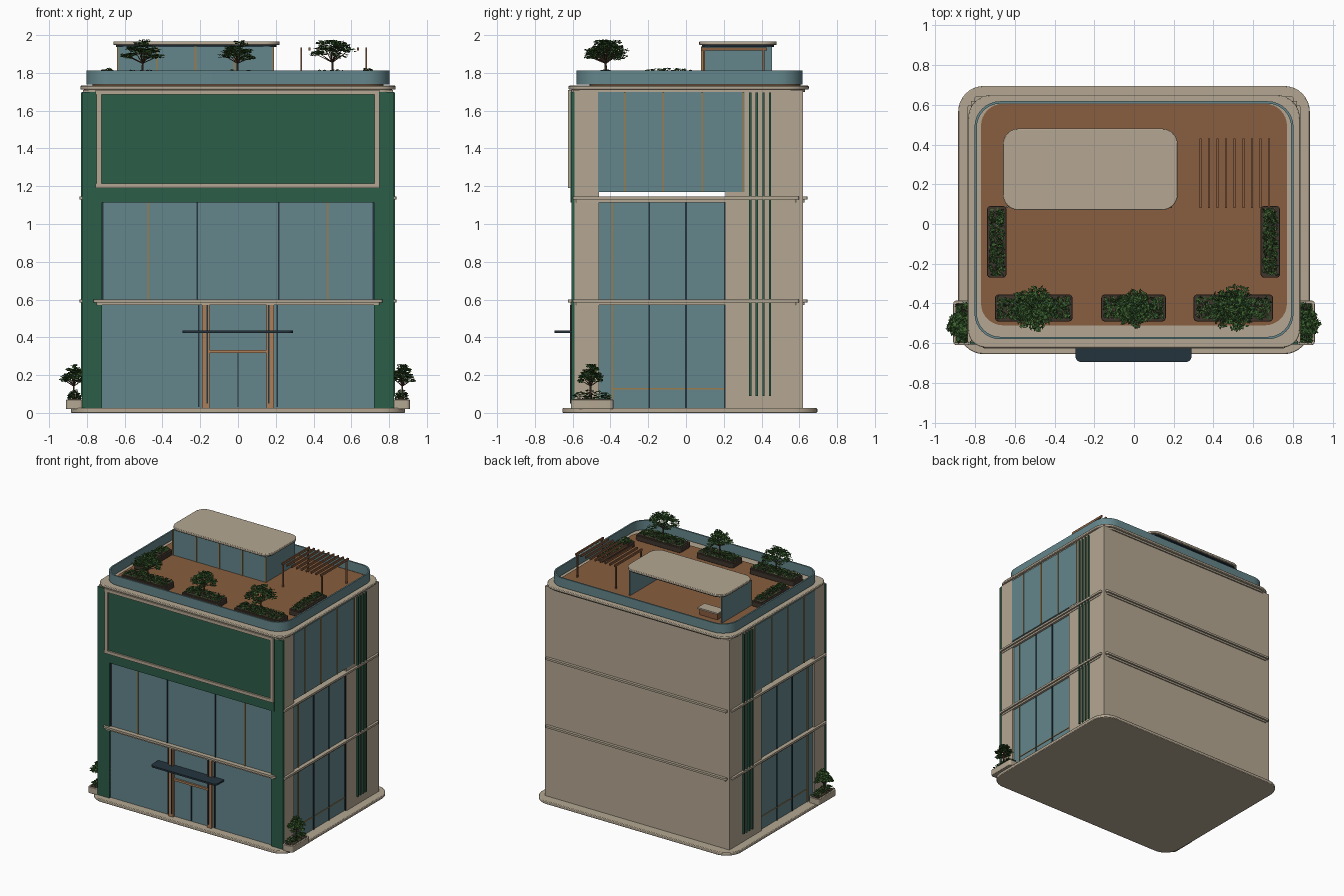
import bpy, bmesh, math, random
from mathutils import Vector, Matrix

if "Cube" in bpy.data.objects:
    bpy.data.objects.remove(bpy.data.objects["Cube"])

random.seed(4)

def mat(name, c):
    m = bpy.data.materials.new(name)
    m.diffuse_color = (*c, 1)
    m.use_nodes = True
    m.node_tree.nodes["Principled BSDF"].inputs["Base Color"].default_value = m.diffuse_color
    return m

STONE = mat("stone", (0.46, 0.39, 0.29))
GREEN = mat("green_panel", (0.025, 0.11, 0.065))
GLASS = mat("glass", (0.13, 0.24, 0.26))
DECK = mat("deck_wood", (0.25, 0.11, 0.05))
WOOD = mat("door_wood", (0.40, 0.21, 0.10))
DARK = mat("dark_metal", (0.018, 0.034, 0.048))
GOLD = mat("bronze", (0.33, 0.20, 0.07))
SOIL = mat("soil", (0.05, 0.035, 0.025))
BARK = mat("bark", (0.09, 0.05, 0.03))
LEAF = [mat("leaf_dark", (0.025, 0.075, 0.02)), mat("leaf_light", (0.06, 0.15, 0.035))]

def finish(name, bm, *mats):
    me = bpy.data.meshes.new(name)
    bm.to_mesh(me)
    bm.free()
    ob = bpy.data.objects.new(name, me)
    bpy.context.collection.objects.link(ob)
    for m in mats:
        me.materials.append(m)
    return ob

def outline(x0, x1, y0, y1, rf, rb, n=8):
    """Rounded rectangle, front corner radius rf, back corner radius rb."""
    pts = []
    for cx, cy, r, a in ((x1-rb, y1-rb, rb, 0), (x0+rb, y1-rb, rb, 90),
                         (x0+rf, y0+rf, rf, 180), (x1-rf, y0+rf, rf, 270)):
        for i in range(n+1 if r > 0 else 1):
            t = math.radians(a + 90*i/n)
            pts.append((cx + r*math.cos(t), cy + r*math.sin(t)))
    return pts

def smooth(ob):
    bpy.ops.object.select_all(action='DESELECT')
    bpy.context.view_layer.objects.active = ob
    ob.select_set(True)
    bpy.ops.object.shade_smooth_by_angle(angle=math.radians(30))

def slab(name, x0, x1, y0, y1, z0, z1, m, rf=0, rb=None, bevel=0):
    bm = bmesh.new()
    f = bm.faces.new([bm.verts.new((x, y, z0)) for x, y in
                      outline(x0, x1, y0, y1, rf, rf if rb is None else rb)])
    top = bmesh.ops.extrude_face_region(bm, geom=[f])['geom']
    bmesh.ops.translate(bm, vec=(0, 0, z1-z0), verts=[v for v in top if isinstance(v, bmesh.types.BMVert)])
    bmesh.ops.recalc_face_normals(bm, faces=bm.faces)
    ob = finish(name, bm, m)
    if bevel:
        b = ob.modifiers.new("bevel", 'BEVEL')
        b.width, b.segments, b.limit_method = bevel, 2, 'ANGLE'
    if rf or rb:
        smooth(ob)
    return ob

def both(name, x0, x1, *a, **k):
    slab("right_"+name, x0, x1, *a, **k)
    slab("left_"+name, -x1, -x0, *a, **k)

# base, hollow body walls
slab("base_slab", -0.885, 0.885, -0.655, 0.695, 0, 0.025, STONE, 0.13, bevel=0.005)
slab("back_wall", -0.82, 0.82, 0.59, 0.62, 0.02, 1.71, STONE)
both("front_column", 0.72, 0.82, -0.597, -0.46, 0.02, 1.71, STONE)
both("rear_side_wall", 0.785, 0.82, 0.31, 0.595, 0.02, 1.71, STONE)
both("rear_wall_jamb", 0.785, 0.82, 0.21, 0.31, 0.02, 1.17, STONE)
both("front_pier", 0.72, 0.825, -0.606, -0.59, 0.025, 1.70, GREEN)
for z in (0.57, 1.115):
    slab("floor_slab", -0.80, 0.80, -0.58, 0.59, z, z+0.025, STONE)

# front and side glazing
for i, (z0, z1) in enumerate(((0.025, 0.57), (0.60, 1.115))):
    slab("front_glass", -0.72, 0.72, -0.59, -0.575, z0, z1, GLASS)
    both("side_glass", 0.79, 0.806, -0.46, 0.21, z0, z1, GLASS)
    for y, m in ((-0.39, GOLD), (-0.195, DARK), (0, DARK), (0.205, DARK)):
        both("side_mullion", 0.80, 0.813, y-0.004, y+0.004, z0, z1, m)
both("upper_side_glass", 0.79, 0.822, -0.465, 0.31, 1.17, 1.70, GLASS)
for y in (-0.325, -0.12, 0.085, 0.302):
    both("upper_side_mullion", 0.81, 0.827, y-0.004, y+0.004, 1.17, 1.70, GOLD)
both("side_rail", 0.80, 0.811, -0.39, 0.21, 0.125, 0.131, GOLD)
for x, m in ((0.215, DARK), (0.475, GOLD), (0.715, DARK)):
    both("front_mullion", x-0.004, x+0.004, -0.597, -0.58, 0.60, 1.115, m)
both("lower_mullion", 0.203, 0.211, -0.597, -0.58, 0.03, 0.57, DARK)
for y in (0.34, 0.375, 0.41, 0.445):
    both("green_fin", 0.81, 0.832, y-0.006, y+0.006, 0.09, 1.695, GREEN)

# entrance
both("door_post", 0.150, 0.190, -0.61, -0.575, 0.025, 0.57, WOOD)
both("door_post_trim", 0.160, 0.167, -0.614, -0.60, 0.05, 0.57, DARK)
slab("door_lintel", -0.16, 0.16, -0.605, -0.58, 0.318, 0.334, WOOD)
slab("door_split", -0.003, 0.003, -0.597, -0.58, 0.03, 0.32, DARK)
slab("entrance_canopy", -0.295, 0.29, -0.695, -0.59, 0.424, 0.437, DARK, 0.03, 0)

# blank fascia panel with a raised frame
slab("fascia_panel", -0.74, 0.75, -0.612, -0.58, 1.115, 1.70, GREEN)
for z in (1.19, 1.685):
    slab("fascia_frame_rail", -0.755, 0.745, -0.626, -0.60, z, z+0.025, STONE)
both("fascia_frame_stile", 0.722, 0.75, -0.626, -0.60, 1.19, 1.71, STONE)

# floor bands, two steps each
for z in (0.57, 1.115):
    for d, z0, z1 in ((0, z, z+0.014), (0.014, z+0.014, z+0.03)):
        if z < 1:
            slab("front_band", -0.75-d, 0.75+d, -0.612-d, -0.58, z0, z1, STONE, 0.012, 0)
        slab("back_band", -0.79-d, 0.79+d, 0.60, 0.628+d, z0, z1, STONE, 0, 0.012)
        both("side_band", 0.79, 0.824+d, -0.585-d, 0.585+d, z0, z1, STONE, 0.012)

# roof cornice, deck and glass parapet
slab("lower_cornice", -0.815, 0.815, -0.607, 0.63, 1.698, 1.714, STONE, 0.06, 0.10)
slab("upper_cornice", -0.835, 0.835, -0.622, 0.65, 1.712, 1.732, STONE, 0.09, 0.12, bevel=0.005)
slab("roof_deck", -0.77, 0.77, -0.51, 0.605, 1.725, 1.738, DECK, 0.11)
bm = bmesh.new()
rings = []
for d in (0, 0.012):
    p = outline(-0.803+d, 0.803-d, -0.58+d, 0.618-d, 0.13-d, 0.13-d)
    rings += [[bm.verts.new((x, y, z)) for x, y in p] for z in ((1.738, 1.812) if d == 0 else (1.812, 1.738))]
for k in range(4):
    a, b = rings[k], rings[(k+1) % 4]
    for i in range(len(a)):
        j = (i+1) % len(a)
        bm.faces.new((a[i], a[j], b[j], b[i]))
smooth(finish("glass_parapet", bm, GLASS))

# roof pavilion, open at the back, with a counter
slab("pavilion_roof", -0.66, 0.22, 0.07, 0.48, 1.947, 1.966, STONE, 0.08, bevel=0.004)
slab("pavilion_soffit", -0.645, 0.205, 0.085, 0.465, 1.938, 1.948, DARK, 0.07)
slab("pavilion_front_glass", -0.64, 0.19, 0.085, 0.095, 1.738, 1.94, GLASS)
for x in (-0.64, 0.18):
    slab("pavilion_side_glass", x, x+0.01, 0.085, 0.455, 1.738, 1.94, GLASS)
for x in (-0.637, -0.43, -0.225, -0.02, 0.187):
    slab("pavilion_mullion", x-0.004, x+0.004, 0.08, 0.09, 1.738, 1.94, GOLD)
slab("counter_body", -0.58, -0.42, 0.36, 0.43, 1.738, 1.785, DECK)
slab("counter_top", -0.59, -0.41, 0.35, 0.44, 1.785, 1.797, STONE)

# pergola
for i in range(9):
    x = 0.335 + i*0.043
    slab("pergola_slat", x-0.005, x+0.005, 0.08, 0.43, 1.918, 1.935, DECK)
for x in (0.335, 0.679):
    for y in (0.095, 0.41):
        slab("pergola_post", x-0.005, x+0.005, y-0.005, y+0.005, 1.738, 1.92, DECK)

# planting
def leaf(bm, p, s):
    M = Matrix.Rotation(random.uniform(0, 6.28), 3, 'Z') @ Matrix.Rotation(random.gauss(0, 0.6), 3, 'X')
    f = bm.faces.new([bm.verts.new(p + M @ Vector(v)) for v in
                      ((-s, 0, 0), (0, -s*0.5, 0), (s, 0, 0), (0, s*0.5, 0))])
    f.material_index = random.random() < 0.5

def rod(bm, p, q, r0, r1):
    d = q - p
    M = Matrix.Translation((p+q)/2) @ d.to_track_quat('Z', 'Y').to_matrix().to_4x4()
    bmesh.ops.create_cone(bm, cap_ends=True, segments=6, radius1=r0, radius2=r1, depth=d.length, matrix=M)

def tree(x, y, z, top, r):
    h = top - z
    trunk, crown = bmesh.new(), bmesh.new()
    fork = Vector((x, y, z + 0.36*h))
    rod(trunk, Vector((x, y, z)), fork, 0.007, 0.005)
    for i in range(26):
        a, k = i*2.4, math.sqrt((i+0.5)/26)
        tip = Vector((x + r*0.82*k*math.cos(a), y + r*0.82*k*math.sin(a),
                      top - h*(0.07 + 0.33*k*k + random.uniform(0, 0.16))))
        if i % 2:
            rod(trunk, fork, tip, 0.003, 0.0015)
        for _ in range(34):
            b, s = random.uniform(0, 6.28), r*0.27*math.sqrt(random.random())
            p = tip + Vector((s*math.cos(b), s*math.sin(b), random.uniform(-0.05, 0.03)*h))
            p.z = min(p.z, top - 0.004)
            leaf(crown, p, 0.011)
    finish("tree_trunk", trunk, BARK)
    finish("tree_crown", crown, *LEAF)

def planter(x0, x1, y0, y1, z, h, m, spread=0.05):
    slab("planter_box", x0, x1, y0, y1, z, z+h, m, 0.018, bevel=0.003)
    slab("planter_soil", x0+0.012, x1-0.012, y0+0.012, y1-0.012, z+h-0.004, z+h+0.003, SOIL, 0.01)
    bm = bmesh.new()
    for _ in range(int((x1-x0)*(y1-y0)*11000)):
        u, v = random.uniform(-1, 1), random.uniform(-1, 1)
        lim = spread*(1 - 0.6*max(abs(u), abs(v))**2)
        leaf(bm, Vector(((x0+x1)/2 + u*((x1-x0)/2-0.014), (y0+y1)/2 + v*((y1-y0)/2-0.014),
                         z+h+0.004+random.random()*lim)), 0.011)
    finish("planter_shrubs", bm, *LEAF)

for x0, x1, top, r in ((-0.70, -0.31, 1.985, 0.115), (-0.165, 0.16, 1.985, 0.095), (0.30, 0.70, 2.0, 0.12)):
    planter(x0, x1, -0.49, -0.355, 1.738, 0.04, SOIL, 0.035)
    tree((x0+x1)/2, -0.425, 1.775, top, r)
for x in (-0.74, 0.637):
    planter(x, x+0.098, -0.27, 0.09, 1.738, 0.04, SOIL, 0.045)
for s in (-1, 1):
    planter(s*0.865-0.045, s*0.865+0.045, -0.61, -0.385, 0.02, 0.05, STONE)
    tree(s*0.87, -0.505, 0.07, 0.27, 0.068)
